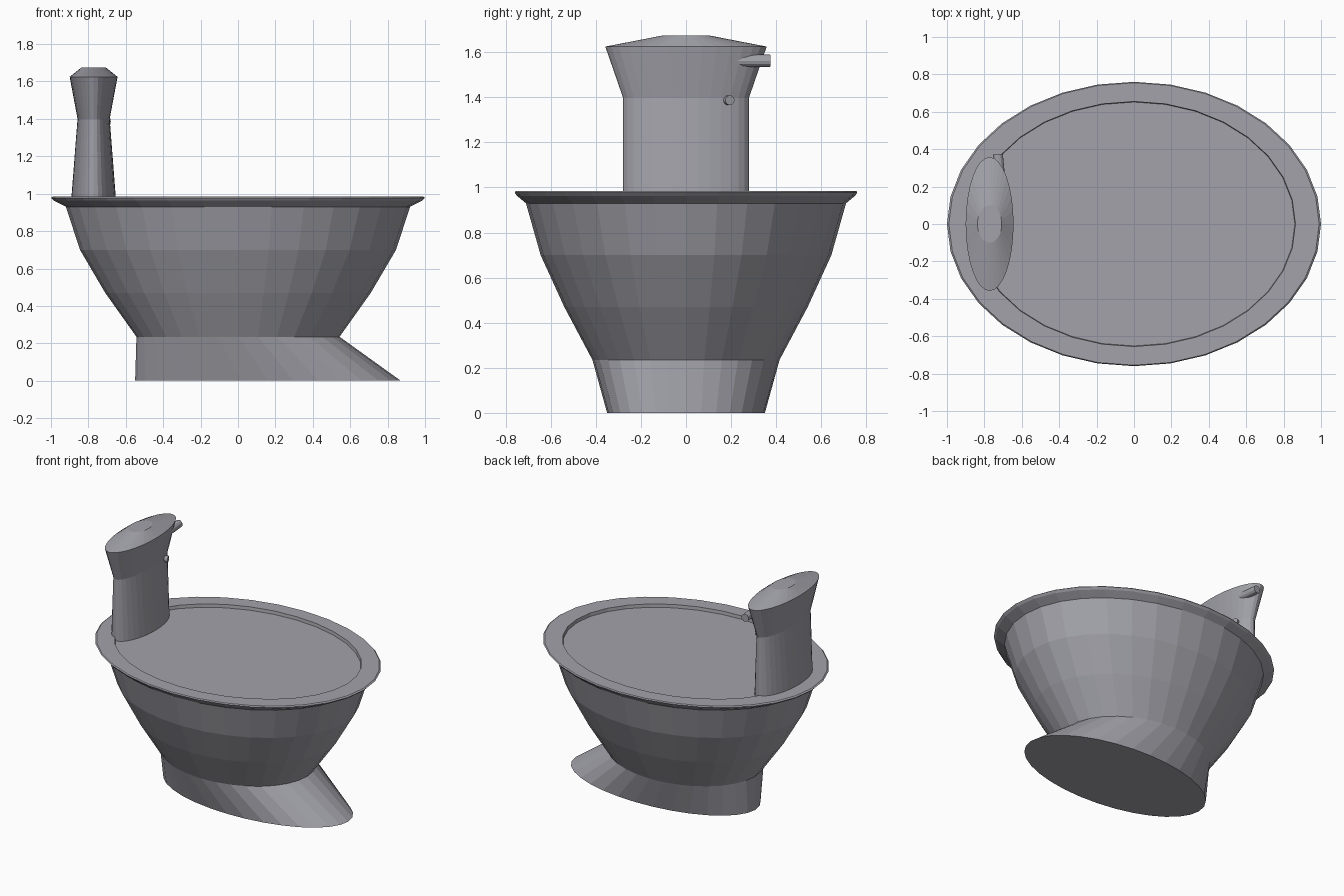
import bpy, bmesh, math
from mathutils import Vector

cube = bpy.data.objects.get("Cube")
if cube:
    bpy.data.objects.remove(cube, do_unlink=True)

grey = bpy.data.materials.new("plain_grey")
grey.use_nodes = True
GREY = (0.36, 0.36, 0.40, 1)
grey.diffuse_color = GREY
grey.node_tree.nodes["Principled BSDF"].inputs["Base Color"].default_value = GREY


def finish(name, bm):
    bmesh.ops.recalc_face_normals(bm, faces=bm.faces)
    mesh = bpy.data.meshes.new(name)
    bm.to_mesh(mesh)
    bm.free()
    mesh.materials.append(grey)
    obj = bpy.data.objects.new(name, mesh)
    bpy.context.collection.objects.link(obj)
    return obj


def loft(name, rings, sides=32):
    """Closed stack of ellipses, each (centre x, radius x, radius y, z)."""
    bm = bmesh.new()
    loops = []
    for cx, rx, ry, z in rings:
        angles = [math.tau * i / sides for i in range(sides)]
        loops.append([bm.verts.new((cx + rx * math.cos(a), ry * math.sin(a), z))
                      for a in angles])
    for low, high in zip(loops, loops[1:]):
        for i in range(sides):
            j = (i + 1) % sides
            bm.faces.new((low[i], low[j], high[j], high[i]))
    bm.faces.new(loops[0][::-1])
    bm.faces.new(loops[-1])
    return finish(name, bm)


def rod(name, start, end, radius, sides=12):
    """Capped cylinder between two points."""
    start, end = Vector(start), Vector(end)
    axis = end - start
    bm = bmesh.new()
    bmesh.ops.create_cone(bm, cap_ends=True, segments=sides, radius1=radius,
                          radius2=radius, depth=axis.length)
    obj = finish(name, bm)
    obj.location = (start + end) / 2
    obj.rotation_euler = axis.to_track_quat("Z", "Y").to_euler()
    return obj


# Slanted foot, faceted bowl, flared rim and shallow recessed top
loft("basin", [
    (0.16, 0.71, 0.35, 0.0),
    (0.0, 0.543, 0.415, 0.235),
    (0.0, 0.71, 0.54, 0.47),
    (0.0, 0.845, 0.645, 0.70),
    (0.0, 0.92, 0.71, 0.93),
    (0.0, 0.985, 0.75, 0.963),
    (0.0, 1.0, 0.76, 0.978),
    (0.0, 0.99, 0.755, 0.985),
    (0.0, 0.863, 0.655, 0.985),
    (0.0, 0.86, 0.652, 0.962),
])

# Waisted column with a bevelled cap
loft("column", [
    (-0.772, 0.121, 0.28, 0.95),
    (-0.772, 0.086, 0.28, 1.40),
    (-0.772, 0.128, 0.358, 1.625),
    (-0.772, 0.065, 0.10, 1.675),
])

# Spout along the side and small button below it
rod("spout", (-0.712, 0.20, 1.562), (-0.728, 0.373, 1.562), 0.027)
rod("button", (-0.74, 0.175, 1.387), (-0.688, 0.195, 1.387), 0.022)
